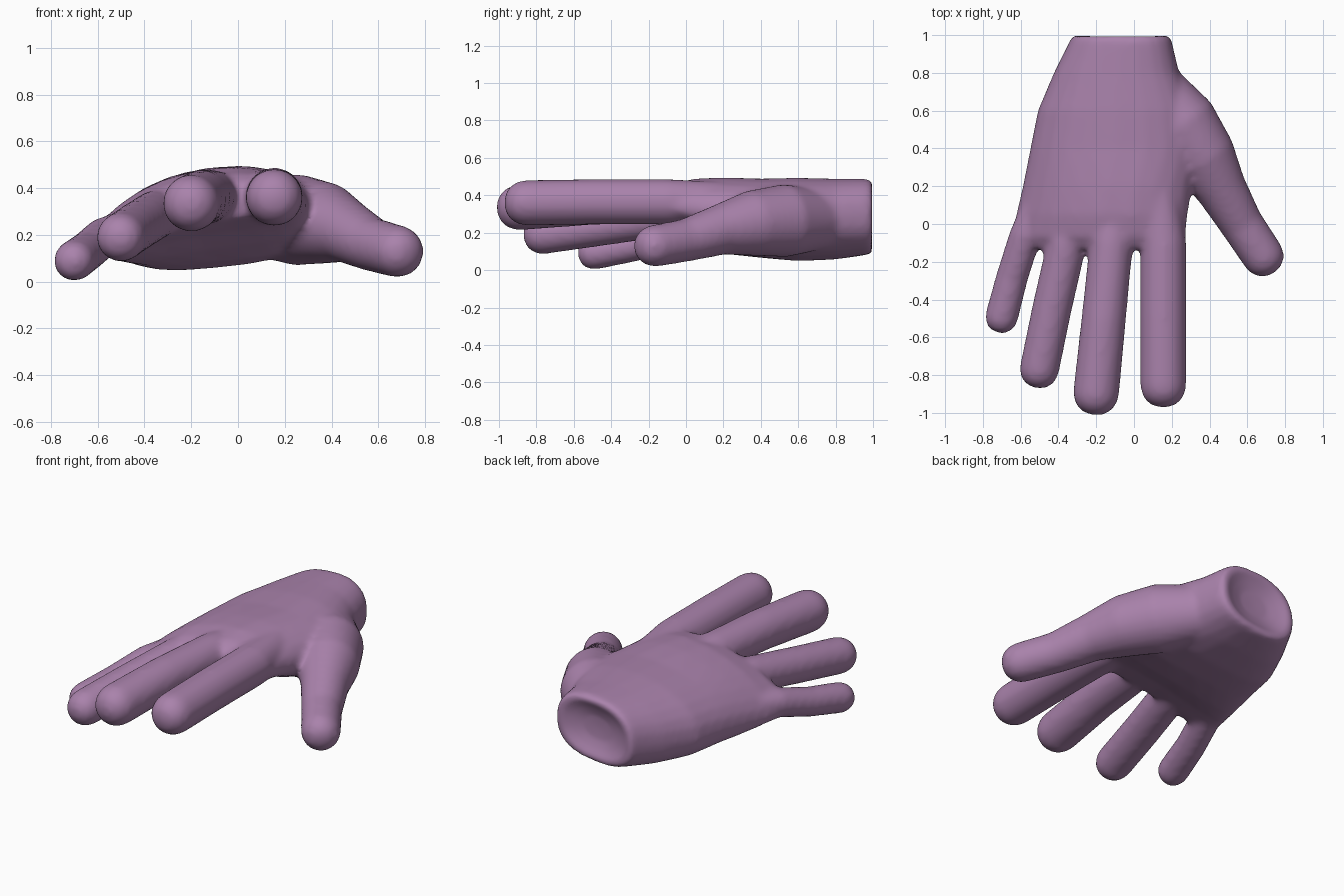
import bpy, bmesh
from math import sin, cos, pi, copysign
from mathutils import Vector

cube = bpy.data.objects.get("Cube")
if cube:
    bpy.data.objects.remove(cube)

SIDES = 24
bm = bmesh.new()


def loft(rings):
    """Skin a closed tube through rings of points and cap both ends."""
    loops = [[bm.verts.new(p) for p in ring] for ring in rings]
    for a, b in zip(loops, loops[1:]):
        for i in range(SIDES):
            j = (i + 1) % SIDES
            bm.faces.new((a[i], a[j], b[j], b[i]))
    bm.faces.new(loops[0][::-1])
    bm.faces.new(loops[-1])


def section(y, x0, x1, z0, z1, arch, h, scale=1.0, dy=0.0):
    """Arched, rounded cross-section of the palm."""
    ring = []
    for i in range(SIDES):
        a = 2 * pi * i / SIDES
        t = copysign(abs(cos(a)) ** 0.8, cos(a)) * scale
        s = copysign(abs(sin(a)) ** 0.85, sin(a)) * scale
        z = z0 + (z1 - z0) * (t + 1) / 2 + arch * (1 - t * t) + h * s
        ring.append((x0 + (x1 - x0) * (t + 1) / 2, y + dy, z))
    return ring


def digit(path):
    """Tapered tube along (x, y, z, radius) points with a rounded tip."""
    pts = [Vector(p[:3]) for p in path]
    radii = [p[3] for p in path]
    end = (pts[-1] - pts[-2]).normalized()
    tip, r = pts[-1], radii[-1]
    for k in range(1, 6):
        a = k * pi / 2 / 5.3
        pts.append(tip + end * r * sin(a))
        radii.append(r * cos(a) ** 0.85)
    rings = []
    for i, p in enumerate(pts):
        d = (pts[min(i + 1, len(pts) - 1)] - pts[max(i - 1, 0)]).normalized()
        u = d.cross(Vector((0, 0, 1))).normalized()
        v = u.cross(d)
        rings.append([p + radii[i] * (u * cos(2 * pi * j / SIDES) + v * sin(2 * pi * j / SIDES))
                      for j in range(SIDES)])
    loft(rings)


# Palm from knuckles to wrist, ending in a shallow hollow
wrist = (0.97, -0.34, 0.20, 0.25, 0.30, 0.01, 0.20)
palm = [
    (-0.13, -0.60, 0.25, 0.17, 0.34, 0.07, 0.08),
    (-0.07, -0.65, 0.275, 0.15, 0.34, 0.09, 0.11),
    (0.05, -0.625, 0.285, 0.16, 0.33, 0.09, 0.14),
    (0.20, -0.59, 0.31, 0.17, 0.31, 0.07, 0.175),
    (0.40, -0.55, 0.36, 0.19, 0.28, 0.05, 0.20),
    (0.60, -0.51, 0.33, 0.20, 0.28, 0.035, 0.215),
    (0.80, -0.425, 0.24, 0.22, 0.29, 0.02, 0.21),
]
loft([section(*s) for s in palm] + [section(*wrist)]
     + [section(*wrist, scale=s, dy=d) for s, d in
        ((0.95, 0.025), (0.85, 0.03), (0.7, 0.01), (0.4, -0.015), (0.1, -0.02))])

# Index, middle, ring and little fingers
digit([(0.12, 0.25, 0.36, 0.11), (0.155, -0.10, 0.365, 0.122),
       (0.155, -0.50, 0.365, 0.122), (0.155, -0.85, 0.36, 0.122)])
digit([(-0.08, 0.25, 0.35, 0.10), (-0.12, -0.10, 0.365, 0.115),
       (-0.16, -0.50, 0.36, 0.118), (-0.20, -0.89, 0.335, 0.122)])
digit([(-0.28, 0.20, 0.31, 0.09), (-0.355, -0.10, 0.285, 0.105),
       (-0.435, -0.45, 0.235, 0.105), (-0.50, -0.765, 0.19, 0.105)])
digit([(-0.47, 0.20, 0.23, 0.07), (-0.575, -0.06, 0.19, 0.085),
       (-0.645, -0.28, 0.13, 0.085), (-0.70, -0.49, 0.09, 0.088)])

# Thumb growing out of the side of the palm
digit([(0.10, 0.72, 0.27, 0.16), (0.25, 0.53, 0.265, 0.195), (0.37, 0.35, 0.25, 0.175),
       (0.465, 0.18, 0.215, 0.135), (0.57, 0.00, 0.16, 0.115), (0.68, -0.165, 0.13, 0.112)])

bmesh.ops.recalc_face_normals(bm, faces=bm.faces)
mesh = bpy.data.meshes.new("hand")
bm.to_mesh(mesh)
bm.free()
hand = bpy.data.objects.new("hand", mesh)
bpy.context.collection.objects.link(hand)

# Muted purple skin
skin = bpy.data.materials.new("muted purple")
skin.use_nodes = True
colour = (0.40, 0.225, 0.41, 1)
skin.diffuse_color = colour
skin.node_tree.nodes["Principled BSDF"].inputs["Base Color"].default_value = colour
mesh.materials.append(skin)

# Fuse the parts into one soft surface
fuse = hand.modifiers.new("fuse", "REMESH")
fuse.mode = "VOXEL"
fuse.voxel_size = 0.018
fuse.use_smooth_shade = True
soften = hand.modifiers.new("soften", "SMOOTH")
soften.factor = 0.5
soften.iterations = 8
